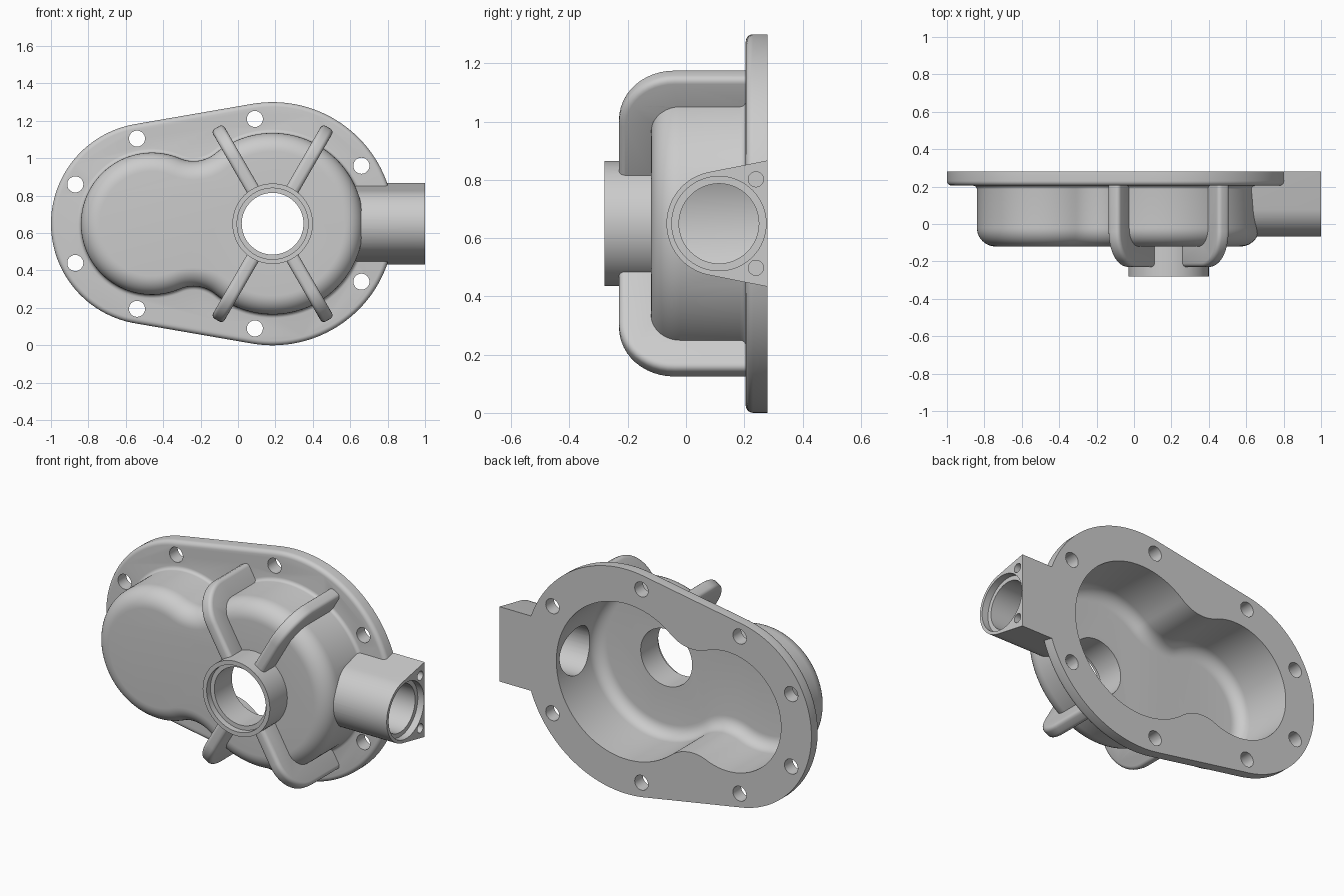
import bpy, bmesh
from math import sin, cos, pi, atan2, acos, sqrt, degrees, radians

if "Cube" in bpy.data.objects:
    bpy.data.objects.remove(bpy.data.objects["Cube"])

ZC = 0.65                      # height of the shared centre line
XL, XR = -0.46, 0.185          # centres of small and large lobes
BOSS = (XR, ZC)


def loft(name, rings, bevel=0):
    """Closed solid skinned through equal-length rings of 3D points."""
    bm = bmesh.new()
    vs = [[bm.verts.new(p) for p in r] for r in rings]
    n = len(rings[0])
    for a, b in zip(vs, vs[1:]):
        for i in range(n):
            j = (i + 1) % n
            bm.faces.new((a[i], a[j], b[j], b[i]))
    bm.faces.new(vs[0])
    bm.faces.new(vs[-1])
    bmesh.ops.recalc_face_normals(bm, faces=bm.faces[:])
    if bevel:
        sharp = [e for e in bm.edges if e.calc_face_angle(0) > 1.2]
        bmesh.ops.bevel(bm, geom=sharp, offset=bevel, segments=4,
                        profile=0.5, affect='EDGES', clamp_overlap=True)
    me = bpy.data.meshes.new(name)
    bm.to_mesh(me)
    bm.free()
    ob = bpy.data.objects.new(name, me)
    bpy.context.collection.objects.link(ob)
    return ob


def arc(cx, cz, r, a0, a1, n, last=False):
    return [(cx + r * cos(radians(a0 + (a1 - a0) * i / n)),
             cz + r * sin(radians(a0 + (a1 - a0) * i / n)))
            for i in range(n + (1 if last else 0))]


def layers(outline, steps):
    return [[(x, y, z) for x, z in outline(off)] for off, y in steps]


def cyl_y(name, c, r, y0, y1, n=64):
    return loft(name, layers(lambda o: arc(*c, r, 0, 360, n), [(0, y0), (0, y1)]))


def cyl_x(name, c, r, x0, x1, n=64):
    return loft(name, [[(x, y, z) for y, z in arc(*c, r, 0, 360, n)] for x in (x0, x1)])


def body_outline(off):
    """Two lobes joined by concave fillets, inset by off."""
    r1, r2, rf = 0.38, 0.485, 0.185
    d = XR - XL
    a, b = r1 + rf, r2 + rf
    fx = (a * a - b * b + d * d) / (2 * d)
    fz = sqrt(a * a - fx * fx)
    a1 = degrees(atan2(fz, fx))
    a2 = degrees(atan2(fz, fx - d))
    return (arc(XR, ZC, r2 - off, -a2, a2, 80)
            + arc(XL + fx, ZC + fz, rf + off, a2 - 180, a1 - 180, 16)
            + arc(XL, ZC, r1 - off, a1, 360 - a1, 64)
            + arc(XL + fx, ZC - fz, rf + off, 180 - a1, 180 - a2, 16))


def flange_outline(off):
    t = degrees(acos((0.54 - 0.65) / (XR - XL)))
    return (arc(XR, ZC, 0.65 - off, -t, t, 72, True)
            + arc(XL, ZC, 0.54 - off, t, 360 - t, 64, True))


def rounded(off, y, r, n):
    """Offset/height steps of a rounded front edge."""
    return [(off + r - r * sin(i / n * pi / 2), y + r - r * cos(i / n * pi / 2))
            for i in range(n + 1)]


# Shell body with rounded front and a small fillet into the flange
foot = [(-0.02 * (1 - cos(i / 4 * pi / 2)), 0.185 + 0.02 * sin(i / 4 * pi / 2))
        for i in range(5)]
housing = loft("pump_housing", layers(body_outline,
               rounded(0, -0.12, 0.1, 10) + foot + [(-0.02, 0.23)]))

# Flange plate (trimmed flat at the back later)
adds = [loft("flange", layers(flange_outline, rounded(0, 0.205, 0.025, 5) + [(0, 0.30)]))]

# Front boss
adds.append(cyl_y("boss", BOSS, 0.215, -0.28, -0.10, 96))

# Side port: round front, tangent sides running to the back face
PY, PR = 0.113, 0.18
tilt = degrees(atan2(0.2, 1))
prof = arc(PY, ZC, PR, 90 + tilt, 270 - tilt, 40, True)
prof = [(0.32, ZC + 0.2247)] + prof + [(0.32, ZC - 0.2247)]
adds.append(loft("side_port", [[(x, y, z) for y, z in prof] for x in (0.56, 1.0)]))

# Four curved ribs from the boss to the flange
rib = [(0.19, -0.23)] + arc(0.405, -0.04, 0.19, -90, 0, 12, True) + [
    (0.595, 0.235), (0.46, 0.235), (0.46, -0.03), (0.41, -0.10), (0.19, -0.10)]
for ang in (60, 120, 240, 300):
    c, s = cos(radians(ang)), sin(radians(ang))
    adds.append(loft("rib", [[(XR + r * c - w * s, y, ZC + r * s + w * c) for r, y in rib]
                             for w in (-0.036, 0.036)], bevel=0.022))

# Cutters: cavity, back trim, boss bore, port bore, screw and bolt holes
cuts = [loft("cavity_cut", layers(body_outline, rounded(0.035, -0.085, 0.07, 8) + [(0.035, 0.37)]))]
cuts.append(loft("back_trim", [[(-2, y, -1), (2, y, -1), (2, y, 2), (-2, y, 2)]
                               for y in (0.28, 0.42)]))
cuts.append(cyl_y("boss_bore", BOSS, 0.165, -0.4, 0.0, 96))
cuts.append(cyl_y("boss_counterbore", BOSS, 0.19, -0.4, -0.245, 96))
cuts.append(cyl_x("port_bore", (PY, ZC), 0.137, 0.42, 1.1))
cuts.append(cyl_x("port_counterbore", (PY, ZC), 0.162, 0.96, 1.1))
for side in (1, -1):
    cuts.append(cyl_x("port_screw_hole", (0.24, ZC + side * 0.152), 0.026, 0.85, 1.1, 24))
    for x, dz in ((-0.87, 0.21), (-0.54, 0.455), (0.09, 0.56), (0.66, 0.31)):
        cuts.append(cyl_y("bolt_hole", (x, ZC + side * dz), 0.043, 0.15, 0.36, 32))

# Combine everything into one casting
bpy.context.view_layer.objects.active = housing
housing.select_set(True)
for parts, op in ((adds, 'UNION'), (cuts, 'DIFFERENCE')):
    for part in parts:
        m = housing.modifiers.new(part.name, 'BOOLEAN')
        m.operation, m.solver, m.object = op, 'EXACT', part
        bpy.ops.object.modifier_apply(modifier=m.name)
        bpy.data.objects.remove(part)

bpy.ops.object.shade_smooth_by_angle(angle=radians(35))
